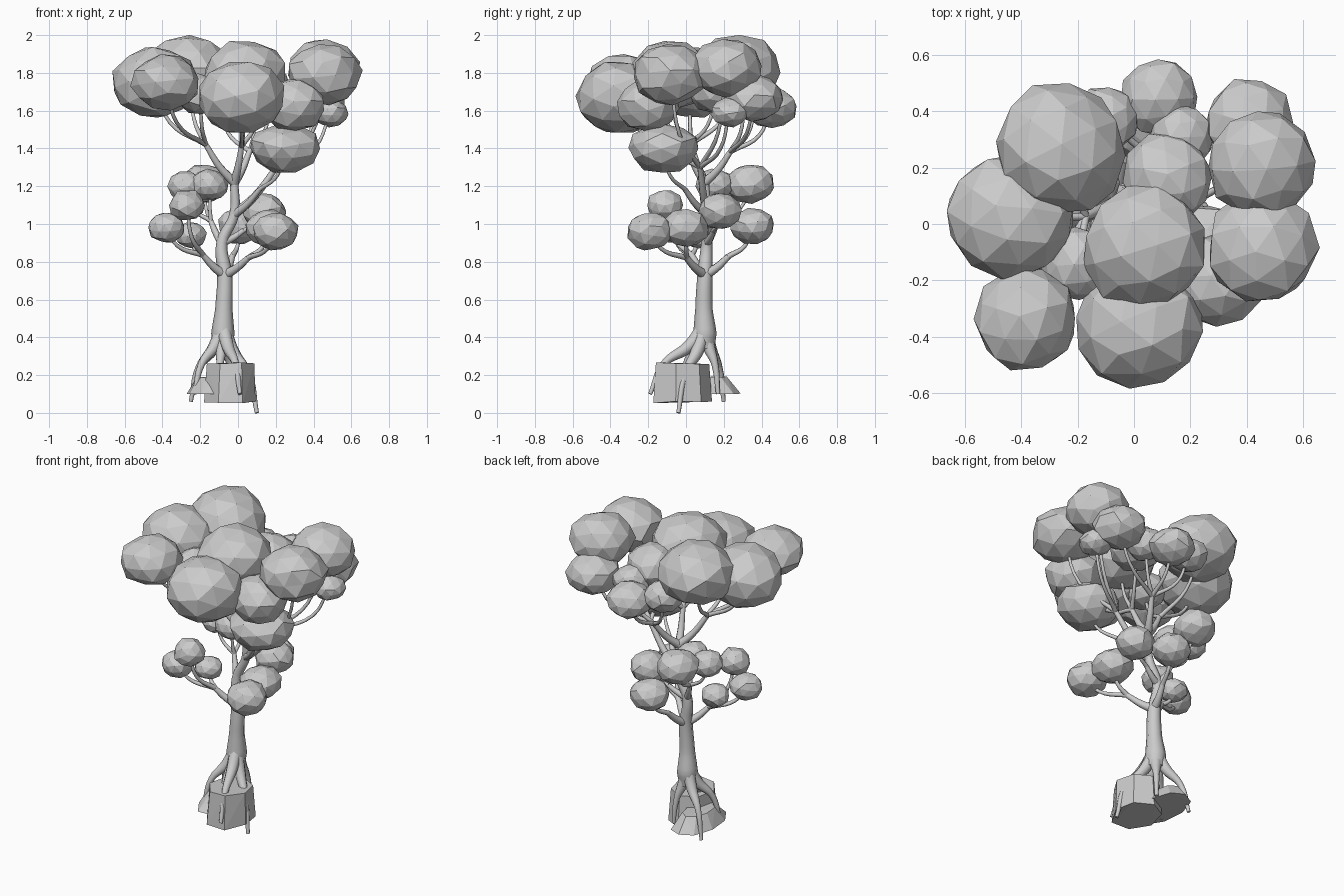
import bpy, bmesh, random
from mathutils import Vector, Euler

random.seed(4)
if "Cube" in bpy.data.objects:
    bpy.data.objects.remove(bpy.data.objects["Cube"], do_unlink=True)

# one plain grey for the whole model
grey = bpy.data.materials.new("plain_grey")
grey.use_nodes = True
tone = (0.6, 0.6, 0.6, 1)
grey.diffuse_color = tone
grey.node_tree.nodes["Principled BSDF"].inputs["Base Color"].default_value = tone


def mesh_object(name, bm):
    mesh = bpy.data.meshes.new(name)
    bm.to_mesh(mesh)
    bm.free()
    mesh.materials.append(grey)
    obj = bpy.data.objects.new(name, mesh)
    bpy.context.collection.objects.link(obj)


def leaf_clump(name, centre, half_size):
    """Flat-faced, slightly irregular ball that fills the given half sizes."""
    bm = bmesh.new()
    bmesh.ops.create_icosphere(bm, subdivisions=2, radius=1)
    turn = Euler([random.uniform(0, 6) for axis in range(3)]).to_matrix()
    for v in bm.verts:
        v.co = turn @ v.co * random.uniform(0.94, 1.05)
    for axis in range(3):
        low = min(v.co[axis] for v in bm.verts)
        high = max(v.co[axis] for v in bm.verts)
        for v in bm.verts:
            fraction = (v.co[axis] - low) / (high - low)
            v.co[axis] = centre[axis] + half_size[axis] * (2 * fraction - 1)
    bmesh.ops.dissolve_limit(bm, angle_limit=0.2, verts=bm.verts, edges=bm.edges)
    mesh_object(name, bm)


def tube(name, points, radii):
    """Smooth tapered tube through the points."""
    curve = bpy.data.curves.new(name, "CURVE")
    curve.dimensions = "3D"
    curve.bevel_depth = 1
    curve.bevel_resolution = 2
    curve.resolution_u = 5
    curve.use_fill_caps = True
    spline = curve.splines.new("BEZIER")
    spline.bezier_points.add(len(points) - 1)
    for bezier_point, position, radius in zip(spline.bezier_points, points, radii):
        bezier_point.co = position
        bezier_point.radius = radius
        bezier_point.handle_left_type = bezier_point.handle_right_type = "AUTO"
    curve.materials.append(grey)
    obj = bpy.data.objects.new(name, curve)
    bpy.context.collection.objects.link(obj)
    bpy.ops.object.select_all(action="DESELECT")
    obj.select_set(True)
    bpy.context.view_layer.objects.active = obj
    bpy.ops.object.convert(target="MESH")
    bpy.ops.object.shade_smooth_by_angle(angle=1)


def between(start, end, sideways, upward):
    """Point part of the way along, with its own share of the climb."""
    point = start.lerp(end, sideways)
    point.z = start.z + (end.z - start.z) * upward
    return point


def limb(name, start, clumps, thickness, flatness=0.83):
    """Branch that forks on its way to several clumps (x, y, z, radius)."""
    centres = [Vector(clump[:3]) for clump in clumps]
    fork = between(start, sum(centres, Vector()) / len(centres), 0.5, 0.38)
    tube(name + "_branch", [start, between(start, fork, 0.5, 0.4), fork],
         [thickness * 1.3, thickness, thickness * 0.75])
    for number, (centre, clump) in enumerate(zip(centres, clumps), 1):
        radius = clump[-1]
        tube(f"{name}_twig_{number}", [fork, between(fork, centre, 0.7, 0.35), centre],
             [thickness * 0.7, thickness * 0.5, thickness * 0.4])
        leaf_clump(f"{name}_leaves_{number}", centre, (radius, radius, radius * flatness))


def root(name, foot):
    """Stilt root that arches out of the trunk and drops to its foot."""
    top, foot = Vector((-0.08, 0.1, 0.46)), Vector(foot)
    knee = top.lerp(foot, 0.75)
    knee.z = 0.21 + foot.z / 2
    tube(name, [top, between(top, knee, 0.4, 0.55), knee, foot],
         [0.04, 0.034, 0.019, 0.011])


def rock(name, centre, half_size, taper, sides):
    """Faceted boulder with an uneven foot and a narrower top."""
    bm = bmesh.new()
    bmesh.ops.create_cone(bm, cap_ends=True, segments=sides,
                          radius1=1, radius2=taper, depth=2)
    for v in bm.verts:
        v.co *= random.uniform(0.93, 1.04)
        v.co = Vector(centre) + v.co * Vector(half_size)
    bmesh.ops.convex_hull(bm, input=bm.verts)
    mesh_object(name, bm)


# trunk and central stem
stem = [Vector(p) for p in (
    (-.08, .1, .34), (-.08, .1, .42), (-.075, .095, .55), (-.07, .1, .73),
    (-.085, .11, .9), (-.02, .11, 1.05), (-.02, .1, 1.22))]
tube("trunk", stem, [.05, .062, .046, .04, .03, .026, .022])
lower_fork, middle_fork, upper_fork, crown_fork = stem[3:]

# arching stilt roots
root("front_root", (.01, -.19, .1))
root("left_root", (.1, -.04, 0))
root("right_root", (-.25, .2, .06))
root("middle_root", (-.1, -.03, .1))
root("back_root", (-.03, .17, .1))
root("side_root", (-.23, -.02, .1))

# boulders held by the roots
rock("tall_rock", (-.04, -.02, .16), (.145, .165, .105), 0.92, 7)
rock("low_rock", (-.15, .08, .145), (.125, .22, .045), 0.6, 9)

# low and middle limbs with small clumps
limb("low_right", lower_fork,
     [(-.38, -.07, .98, .095), (-.27, -.11, 1.1, .095), (-.25, .06, .94, .085)], .022)
limb("low_back", lower_fork, [(.01, .35, .99, .115)], .022)
limb("low_left", lower_fork, [(.2, -.19, .96, .12), (.16, 0, .98, .12)], .022)
limb("middle_left", middle_fork, [(.14, .18, 1.07, .115)], .018)
limb("middle_right", middle_fork,
     [(-.28, .18, 1.2, .095), (-.18, .34, 1.21, .125), (-.15, .15, 1.21, .1)], .018)
limb("front", upper_fork, [(.25, -.12, 1.4, .185)], .018, flatness=0.69)

# crown limbs with large clumps
limb("crown_right", crown_fork,
     [(-.26, .27, 1.81, .23), (-.44, .02, 1.75, .225),
      (-.39, -.34, 1.75, .18), (-.2, -.14, 1.69, .13)], .02)
limb("crown_middle", crown_fork,
     [(.035, -.08, 1.79, .215), (.02, -.36, 1.67, .225), (.12, .16, 1.72, .16)], .02)
limb("crown_back", crown_fork,
     [(.09, .45, 1.62, .135), (.17, .31, 1.66, .115),
      (-.1, .37, 1.66, .115), (.41, .36, 1.67, .155)], .02)
limb("crown_left", upper_fork,
     [(.465, -.08, 1.79, .195), (.455, .21, 1.82, .19),
      (.29, -.2, 1.63, .165), (.49, .23, 1.59, .095)], .02)
